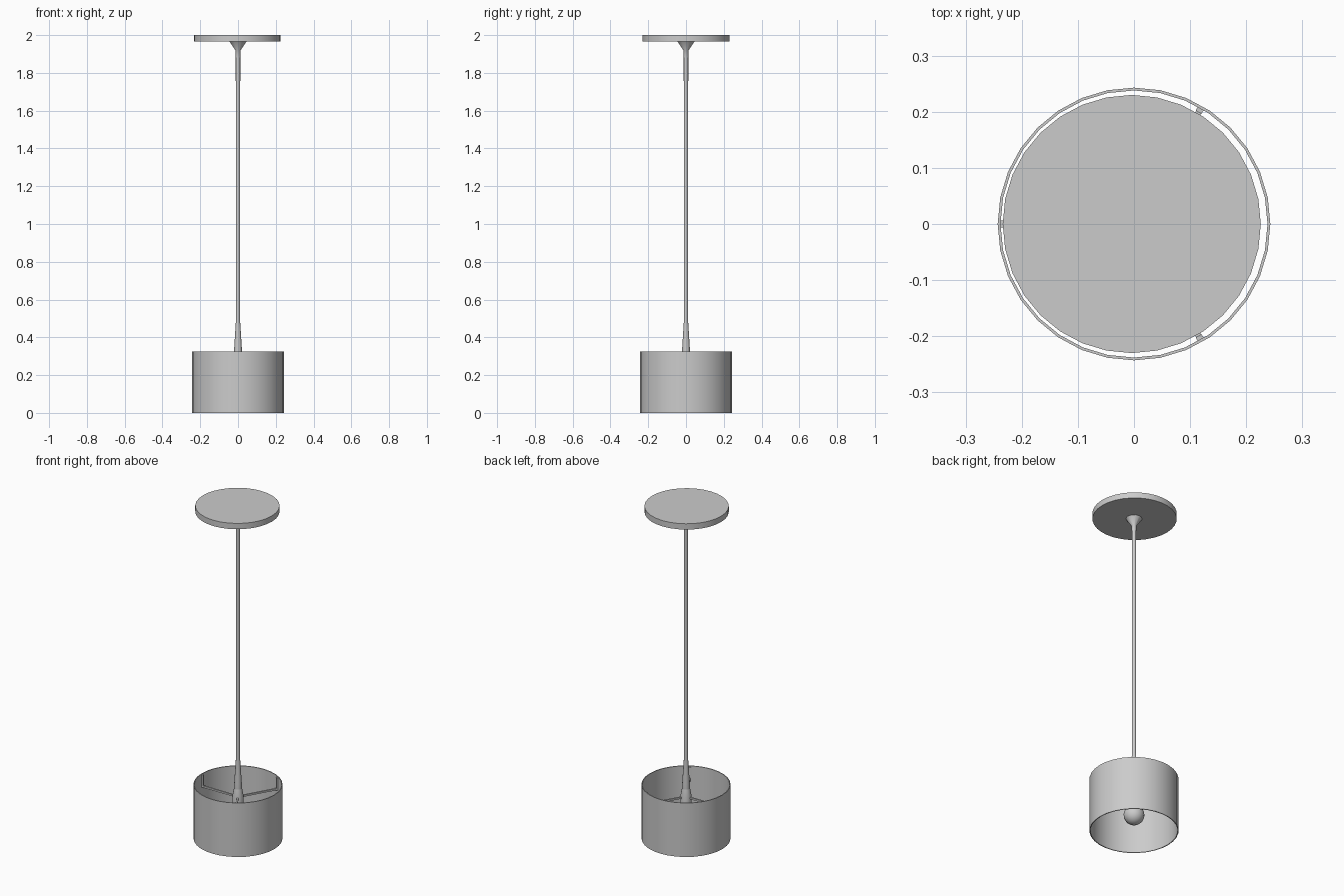
import bpy, bmesh, math
from mathutils import Matrix, Vector

if "Cube" in bpy.data.objects:
    bpy.data.objects.remove(bpy.data.objects["Cube"])


def lathe(name, profile, sides, closed=False, smooth=True):
    """Spin (radius, z) points around the z axis."""
    bm = bmesh.new()
    rings = []
    for r, z in profile:
        if r == 0:
            rings.append([bm.verts.new((0, 0, z))] * sides)
        else:
            rings.append([bm.verts.new((r * math.cos(math.tau * i / sides),
                                        r * math.sin(math.tau * i / sides), z))
                          for i in range(sides)])
    pairs = list(zip(rings, rings[1:]))
    if closed:
        pairs.append((rings[-1], rings[0]))
    for a, b in pairs:
        for i in range(sides):
            j = (i + 1) % sides
            bm.faces.new(list(dict.fromkeys((a[i], a[j], b[j], b[i]))))
    return finish(name, bm, smooth)


def finish(name, bm, smooth=False):
    bmesh.ops.recalc_face_normals(bm, faces=bm.faces[:])
    mesh = bpy.data.meshes.new(name)
    bm.to_mesh(mesh)
    bm.free()
    obj = bpy.data.objects.new(name, mesh)
    bpy.context.collection.objects.link(obj)
    if smooth:
        bpy.ops.object.select_all(action='DESELECT')
        obj.select_set(True)
        bpy.context.view_layer.objects.active = obj
        bpy.ops.object.shade_smooth_by_angle(angle=math.radians(35))
    return obj


def add_box(bm, size, centre, angle):
    matrix = (Matrix.Rotation(angle, 4, 'Z') @ Matrix.Translation(Vector(centre))
              @ Matrix.Diagonal((*size, 1)))
    bmesh.ops.create_cube(bm, size=1, matrix=matrix)


# Ceiling canopy disc
canopy = lathe("ceiling_canopy", [(0, 2.0), (0.23, 2.0), (0.23, 1.965), (0, 1.965)], 32)
canopy.location.x = -0.004

# Hanging rod, flared at the canopy and above the shade
lathe("hanging_rod", [(0, 1.966), (0.045, 1.966), (0.014, 1.92), (0.012, 1.88),
                      (0.011, 0.49), (0.021, 0.33), (0.021, 0.3), (0, 0.3)], 12)

# Open drum shade with a thin wall
lathe("drum_shade", [(0.243, 0), (0.243, 0.325), (0.238, 0.325), (0.238, 0)],
      32, closed=True)

# Lamp socket
lathe("lamp_socket", [(0, 0.302), (0.022, 0.302), (0.03, 0.26), (0.03, 0.16),
                      (0, 0.16)], 16)

# Round bulb with a short neck
ball = [(0.057 * math.cos(math.radians(a)), 0.1 + 0.057 * math.sin(math.radians(a)))
        for a in range(-75, 61, 15)]
lathe("bulb", [(0, 0.043)] + ball + [(0.025, 0.165), (0, 0.165)], 20)

# Three support arms with upright tabs against the shade wall
for n in range(3):
    turn = math.pi + n * math.tau / 3
    bm = bmesh.new()
    add_box(bm, (0.22, 0.01, 0.01), (0.13, 0, 0.25), turn)
    add_box(bm, (0.008, 0.012, 0.075), (0.234, 0, 0.2825), turn)
    finish(f"shade_arm_{n + 1}", bm)
